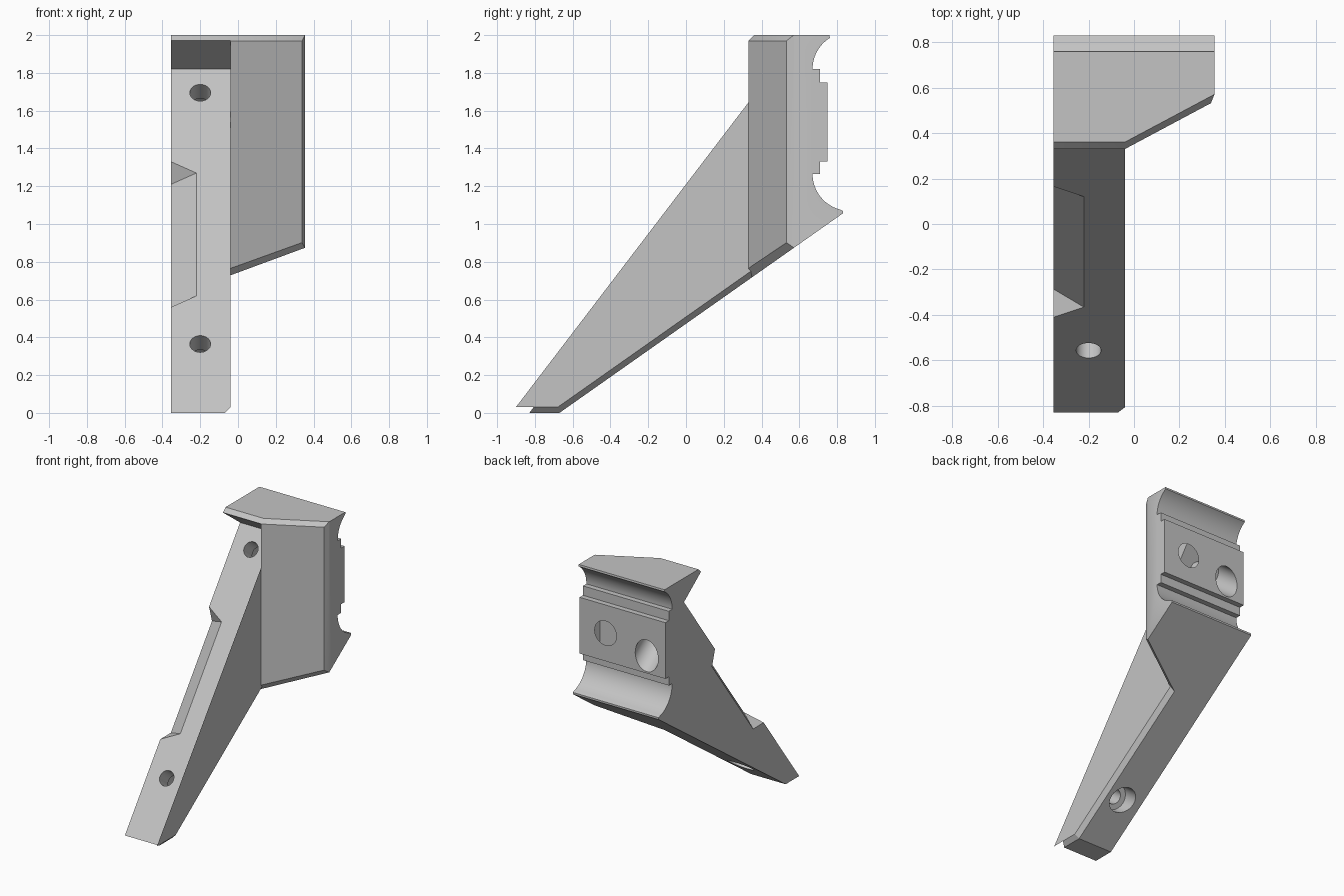
import bpy, bmesh, math
from mathutils import Vector, Matrix

if bpy.data.objects.get("Cube"):
    bpy.data.objects.remove(bpy.data.objects["Cube"], do_unlink=True)

LEFT, STEP, RIGHT = -0.355, -0.04, 0.355   # side, arm edge, far side
GREY = (0.55, 0.55, 0.55, 1)
mat = bpy.data.materials.new("matte grey")
mat.use_nodes = True
mat.diffuse_color = GREY
mat.node_tree.nodes["Principled BSDF"].inputs["Base Color"].default_value = GREY


def make(name, bm):
    bmesh.ops.recalc_face_normals(bm, faces=bm.faces)
    mesh = bpy.data.meshes.new(name)
    bm.to_mesh(mesh)
    bm.free()
    mesh.materials.append(mat)
    ob = bpy.data.objects.new(name, mesh)
    bpy.context.collection.objects.link(ob)
    return ob


def prism(profile, x0, x1):
    """Side profile of (y, z) points extruded along x."""
    bm = bmesh.new()
    face = bm.faces.new([bm.verts.new((x0, y, z)) for y, z in profile])
    ext = bmesh.ops.extrude_face_region(bm, geom=[face])["geom"]
    verts = [g for g in ext if isinstance(g, bmesh.types.BMVert)]
    bmesh.ops.translate(bm, verts=verts, vec=(x1 - x0, 0, 0))
    bmesh.ops.recalc_face_normals(bm, faces=bm.faces)
    return bm


def slice_off(bm, point, normal):
    """Cut away everything on the normal's side and cap the cut."""
    geom = bm.verts[:] + bm.edges[:] + bm.faces[:]
    cut = bmesh.ops.bisect_plane(bm, geom=geom, plane_co=point,
                                 plane_no=Vector(normal).normalized(), clear_outer=True)
    edges = [g for g in cut["geom_cut"] if isinstance(g, bmesh.types.BMEdge)]
    bmesh.ops.holes_fill(bm, edges=edges, sides=0)


def slice_points(bm, a, b, c, inside):
    a, b, c = Vector(a), Vector(b), Vector(c)
    n = (b - a).cross(c - a)
    if n.dot(Vector(inside) - a) > 0:
        n = -n
    slice_off(bm, a, n)


def boolean(target, bm, op="DIFFERENCE"):
    tool = make("cutter", bm)
    tool.hide_render = True
    mod = target.modifiers.new("cut", "BOOLEAN")
    mod.operation, mod.solver, mod.object = op, "EXACT", tool
    bpy.context.view_layer.objects.active = target
    bpy.ops.object.modifier_apply(modifier=mod.name)
    bpy.data.objects.remove(tool, do_unlink=True)


def lathe(start, axis, rings, segs=48, skew=0.0):
    """Stepped round cutter; rings are (distance, radius, follows slanted face)."""
    bm = bmesh.new()
    axis = Vector(axis).normalized()
    side = Vector((1, 0, 0))
    up = axis.cross(side)
    loops = []
    for t, r, slanted in rings:
        loop = []
        for i in range(segs):
            a = 2 * math.pi * i / segs
            lean = skew * r * math.cos(a) if slanted else 0
            loop.append(bm.verts.new(Vector(start) + axis * (t + lean)
                                     + side * r * math.cos(a) + up * r * math.sin(a)))
        loops.append(loop)
    for lo, hi in zip(loops, loops[1:]):
        for i in range(segs):
            j = (i + 1) % segs
            bm.faces.new((lo[i], lo[j], hi[j], hi[i]))
    bm.faces.new(loops[0])
    bm.faces.new(loops[-1])
    return bm


def slope_y(z):
    return -0.83 + 0.748 * z


# Mounting block: stepped back with two hollow curves
def arc(cz, a0, a1, n=14):
    return [(0.865 + 0.195 * math.cos(a), cz + 0.195 * math.sin(a))
            for a in (math.radians(a0 + (a1 - a0) * i / n) for i in range(n + 1))]


back = [(0.76, 2.0)] + arc(1.82, 122, 180)
back += [(0.71, 1.82), (0.71, 1.75), (0.75, 1.75), (0.75, 1.33), (0.71, 1.33), (0.71, 1.265)]
back += arc(1.265, 180, 256) + [(0.83, 1.07)]
block = prism([(0.33, 0.4), (0.33, 2.0)] + back + [(0.83, 0.4)], LEFT, RIGHT)
SLANT = 0.533
slant_n = Vector((SLANT, -1, 0)).normalized()
slice_off(block, (STEP, 0.33, 1), slant_n)
# Chamfers: far corner, top front edges, lower slanted edge
slice_off(block, (0.338, 0.53, 1), (0.04, -0.016, 0))
slice_off(block, (0, 0.33, 1.97), (0, -1, 1))
slice_off(block, (STEP, 0.33, 1.97), slant_n + Vector((0, 0, 0.9)))
slice_points(block, (STEP, 0.33, 0.765), (0.335, 0.53, 0.9), (STEP, 0.36, 0.733), (0, 0.6, 1.5))
bracket = make("bracket", block)

# Sloping arm with chamfered lower edge, trimmed to size below
arm = prism([(-1, -0.1), (-0.5, -0.1), (0.6, 0.72), (0.6, 1.75), (0.45, 1.8)], LEFT, STEP)
under_n = Vector((0, 0.704, -1)).normalized()
slice_off(arm, (STEP - 0.03, -0.67, 0), under_n + Vector((1, 0, 0)))
slice_off(arm, (STEP - 0.03, 0, 0), (1, 0, -1))
boolean(bracket, arm, "UNION")

# Trim the sloping front, the underside and the foot
corner = Vector((slope_y(1.82), 1.82))
out, down = Vector((-0.801, 0.599)), Vector((-0.599, -0.801)) * 2.5
boolean(bracket, prism([corner, corner + out, corner + out + down, corner + down], -1, STEP))
boolean(bracket, prism([(y, 0.704 * (y + 0.67)) for y in (-1.5, 1.5)] + [(1.5, -2), (-1.5, -2)], -1, 1))
boolean(bracket, prism([(-2, 0), (2, 0), (2, -1), (-2, -1)], -1, 1))

# Wedge-shaped relief along the arm's outer front edge
wedge = bmesh.new()
bmesh.ops.create_cube(wedge, size=4)


def relief_end(z_outer, z_inner):
    return (Vector((LEFT, slope_y(z_outer), z_outer)),
            Vector((-0.22, slope_y(z_inner), z_inner)),
            Vector((LEFT, slope_y(z_inner) + 0.08, z_inner - 0.06)))


low, high = relief_end(0.56, 0.62), relief_end(1.33, 1.27)
middle = (LEFT - 0.05, slope_y(0.95) - 0.02, 0.95)
slice_points(wedge, *low, middle)
slice_points(wedge, *high, middle)
slice_points(wedge, low[1], low[2], high[1], middle)
boolean(bracket, wedge)

# Counterbored screw holes square to the slope
for z in (0.365, 1.695):
    boolean(bracket, lathe((-0.2, slope_y(z), z), (0, 0.801, -0.599),
                           [(-0.1, 0.055, 0), (0.125, 0.055, 0), (0.125, 0.095, 0), (0.6, 0.095, 0)]))

# Large recessed bolt hole with a rounded rim
face_y = 0.33 + SLANT * (0.14 - STEP)
boolean(bracket, lathe((0.14, face_y, 1.54), (0, 1, 0),
                       [(-0.1, 0.168, 1), (0, 0.166, 1), (0.004, 0.158, 1), (0.016, 0.152, 1),
                        (0.6 - face_y, 0.152, 0), (0.6 - face_y, 0.09, 0), (0.6, 0.09, 0)],
                       64, SLANT))

bpy.ops.object.select_all(action="DESELECT")
bracket.select_set(True)
bpy.context.view_layer.objects.active = bracket
bpy.ops.object.shade_smooth_by_angle(angle=math.radians(25))
